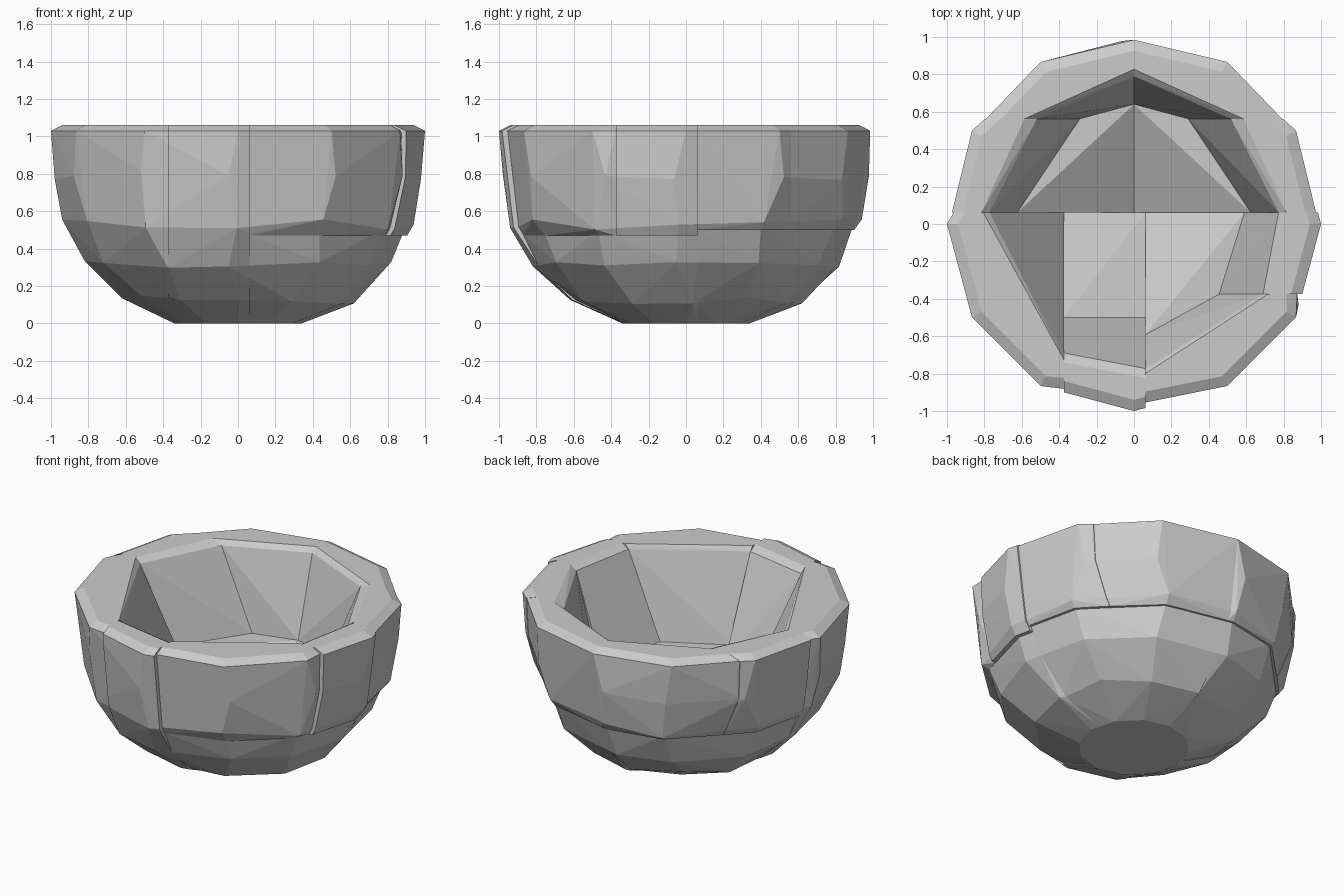
import bpy, bmesh, math, random
from mathutils import Vector

random.seed(4)
cube = bpy.data.objects.get("Cube")
if cube:
    bpy.data.objects.remove(cube)

stone = bpy.data.materials.new("light_grey_stone")
stone.use_nodes = True
grey = (0.6, 0.6, 0.6, 1)
stone.diffuse_color = grey
stone.node_tree.nodes["Principled BSDF"].inputs["Base Color"].default_value = grey

SIDES = 12
# Radius and height, from the outer foot over the rim to the inner floor
PROFILE = [(0.34, 0), (0.62, 0.13), (0.82, 0.32), (0.94, 0.53), (0.98, 0.79),
           (1.0, 1.03), (0.94, 1.06), (0.84, 1.06), (0.79, 1.03),
           (0.75, 0.8), (0.64, 0.5), (0.5, 0.37), (0.25, 0.24)]


def make_bowl():
    """Whole thick bowl, faceted, used as the stock for every piece."""
    bm = bmesh.new()
    rings = []
    for i, (r, z) in enumerate(PROFILE):
        ring = []
        for s in range(SIDES):
            wobble = 0.07 if 0 < i < 5 else 0.0
            a = math.tau * s / SIDES + random.uniform(-wobble, wobble)
            dz = random.uniform(-wobble, wobble) * 0.4
            ring.append(bm.verts.new((r * math.cos(a), r * math.sin(a), z + dz)))
        rings.append(ring)
    for low, high in zip(rings, rings[1:]):
        for s in range(SIDES):
            t = (s + 1) % SIDES
            bm.faces.new((low[s], low[t], high[t], high[s]))
    bm.faces.new(rings[0][::-1])
    bm.faces.new(rings[-1])
    bmesh.ops.triangulate(bm, faces=bm.faces[:])
    return bm


def make_piece(name, stock, cuts, tuck):
    """Cut one cell out of the bowl and close it as a convex block.
    Each cut is (axis, position, side kept); tuck draws the outer seam in."""
    bm = stock.copy()
    for axis, pos, side in cuts:
        point, normal = Vector(), Vector()
        point[axis], normal[axis] = pos, -side
        bmesh.ops.bisect_plane(bm, geom=bm.verts[:] + bm.edges[:] + bm.faces[:],
                               plane_co=point, plane_no=normal, clear_outer=True)
    points = []
    for v in bm.verts:
        p = v.co.copy()
        on = {axis for axis, pos, side in cuts if abs(v.co[axis] - pos) < 1e-4}
        outer = math.hypot(p.x, p.y) > 0.82 or p.z < 0.2
        if on and outer and p.z > 0.02:
            for axis in {0, 1} - on:
                p[axis] *= tuck
        points.append(p)
    bm.free()

    hull = bmesh.new()
    for p in points:
        hull.verts.new(p)
    bmesh.ops.remove_doubles(hull, verts=hull.verts[:], dist=0.002)
    bmesh.ops.convex_hull(hull, input=hull.verts[:])
    loose = [v for v in hull.verts if not v.link_faces]
    bmesh.ops.delete(hull, geom=loose, context='VERTS')
    bmesh.ops.dissolve_limit(hull, angle_limit=0.01, verts=hull.verts[:],
                             edges=hull.edges[:])
    bmesh.ops.recalc_face_normals(hull, faces=hull.faces[:])
    mesh = bpy.data.meshes.new(name)
    hull.to_mesh(mesh)
    hull.free()
    mesh.materials.append(stone)
    bpy.context.collection.objects.link(bpy.data.objects.new(name, mesh))


X, Y, Z = 0, 1, 2
MID, BACK, SIDE, FRONT = 0.0625, 0.5625, -0.375, -0.5
SHELF, BACK_SHELF = 0.47, 0.5
stock = make_bowl()

# Front blocks
make_piece("front_right_block", stock, [(X, SIDE, -1), (Y, MID, -1)], 0.98)
strip = [(X, SIDE, 1), (X, MID, -1)]
make_piece("front_wall_block", stock, strip + [(Y, FRONT, -1)], 1.0)
make_piece("floor_block", stock, strip + [(Y, FRONT, 1), (Y, MID, -1)], 0.98)
corner = [(X, MID, 1), (Y, MID, -1)]
make_piece("front_left_base", stock, corner + [(Z, SHELF, -1)], 0.97)
make_piece("front_left_wall", stock,
           [(X, MID, 1), (Y, SIDE, -1), (Z, SHELF, 1)], 0.97)
make_piece("left_wall", stock, corner + [(Y, SIDE, 1), (Z, SHELF, 1)], 1.0)

# Back blocks, one set on each side of the centre line
for side, word in ((1, "left"), (-1, "right")):
    half = (X, 0, side)
    make_piece("back_base_" + word, stock,
               [half, (Y, MID, 1), (Z, BACK_SHELF, -1)], 0.97)
    make_piece("flank_wall_" + word, stock,
               [half, (Y, MID, 1), (Y, BACK, -1), (Z, BACK_SHELF, 1)], 0.99)
    make_piece("back_wall_" + word, stock,
               [half, (Y, BACK, 1), (Z, BACK_SHELF, 1)], 0.985)
stock.free()
